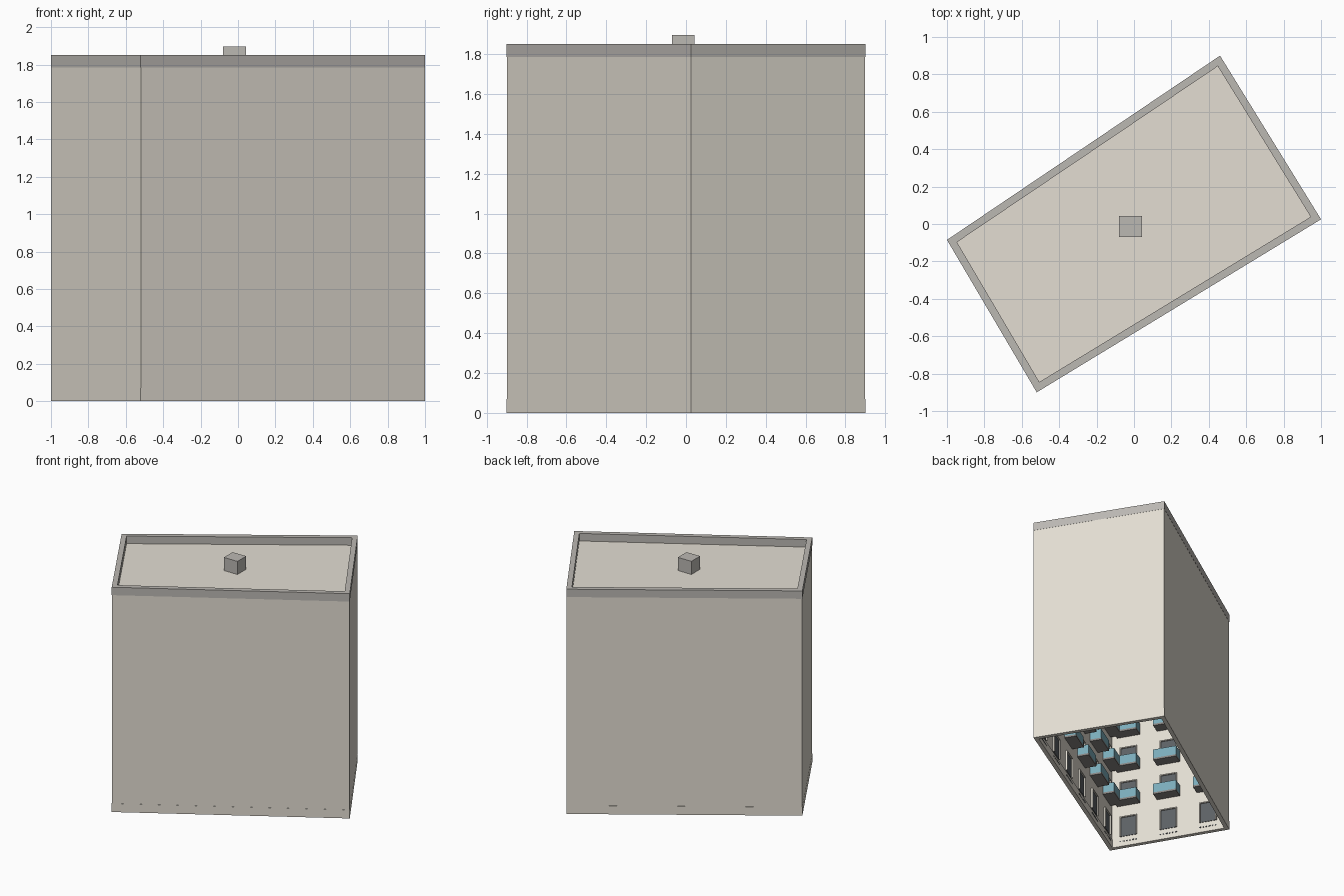
import bpy, bmesh
from mathutils import Vector

if "Cube" in bpy.data.objects:
    bpy.data.objects.remove(bpy.data.objects["Cube"])

# footprint corners, counter-clockwise from the front corner
CORNERS = [Vector((-0.52, -0.9)), Vector((1.0, 0.025)),
           Vector((0.46, 0.9)), Vector((-1.0, -0.085))]
ROOF, TOP, STOREY = 1.785, 1.85, 0.295


def material(name, rgb):
    m = bpy.data.materials.new(name)
    m.diffuse_color = (*rgb, 1)
    m.use_nodes = True
    m.node_tree.nodes["Principled BSDF"].inputs["Base Color"].default_value = m.diffuse_color
    return m


CREAM = material("cream_render", (0.77, 0.73, 0.65))
STONE = material("grey_stone", (0.5, 0.48, 0.45))
DARK = material("dark_pane", (0.11, 0.12, 0.13))
BLUE = material("blue_glass", (0.2, 0.42, 0.5))
CONCRETE = material("concrete", (0.25, 0.24, 0.23))


def finish(bm, name, mat):
    bmesh.ops.recalc_face_normals(bm, faces=bm.faces)
    me = bpy.data.meshes.new(name)
    bm.to_mesh(me)
    bm.free()
    me.materials.append(mat)
    ob = bpy.data.objects.new(name, me)
    bpy.context.collection.objects.link(ob)
    return ob


def edge_frame(i):
    p, q = CORNERS[i], CORNERS[(i + 1) % 4]
    d = (q - p).normalized()
    return p, d, Vector((-d.y, d.x)), (q - p).length


def inset(t):
    """Footprint moved inward by t on every side."""
    out = []
    for i in range(4):
        n0, n1 = edge_frame(i - 1 if i else 3)[2], edge_frame(i)[2]
        out.append(CORNERS[i] + (n0 + n1) * t / (1 + n0.dot(n1)))
    return out


def ring(name, t0, t1, z0, z1, mat):
    bm = bmesh.new()
    loops = [[bm.verts.new((p.x, p.y, z)) for p in inset(t)]
             for t, z in ((t0, z0), (t0, z1), (t1, z1), (t1, z0))]
    for k in range(4):
        a, b = loops[k], loops[(k + 1) % 4]
        for i in range(4):
            j = (i + 1) % 4
            bm.faces.new((a[i], a[j], b[j], b[i]))
    return finish(bm, name, mat)


def box(bm, frame, s, w, n0, n1, z0, z1):
    """Box centred s along a wall, from depth n0 to n1 inside its outer face."""
    p, d, n, _ = frame
    v = []
    for z in (z0, z1):
        for a, b in ((-w / 2, n0), (w / 2, n0), (w / 2, n1), (-w / 2, n1)):
            c = p + d * (s + a) + n * b
            v.append(bm.verts.new((c.x, c.y, z)))
    for f in ((3, 2, 1, 0), (4, 5, 6, 7), (0, 1, 5, 4),
              (1, 2, 6, 5), (2, 3, 7, 6), (3, 0, 4, 7)):
        bm.faces.new([v[k] for k in f])


# shell: walls, plinth and parapet
T = 0.025
ring("outer_walls", 0.001, T, 0.0, ROOF, CREAM)
ring("plinth", 0.0, T + 0.007, 0.0, 0.07, CREAM)
ring("parapet", 0.0, 0.04, ROOF, TOP, STONE)

# flat roof
bm = bmesh.new()
low, high = [[bm.verts.new((p.x, p.y, z)) for p in inset(0.02)] for z in (ROOF - 0.005, ROOF + 0.003)]
bm.faces.new(low[::-1])
bm.faces.new(high)
for i in range(4):
    j = (i + 1) % 4
    bm.faces.new((low[i], low[j], high[j], high[i]))
finish(bm, "roof", CREAM)

# roof housing
bm = bmesh.new()
bmesh.ops.create_cube(bm, size=1)
bmesh.ops.scale(bm, vec=(0.123, 0.113, 0.11), verts=bm.verts)
bmesh.ops.translate(bm, vec=(-0.018, -0.013, 1.841), verts=bm.verts)
finish(bm, "roof_housing", STONE)

# courtyard-facing windows, balconies and vents
panes, frames, slabs, glass, vents = (bmesh.new() for _ in range(5))
for side, columns in enumerate((6, 3, 6, 3)):
    fr = edge_frame(side)
    for c in range(columns):
        s = fr[3] * (c + 0.5) / columns
        for k in range(6):
            z0 = 0.086 if k == 0 else 0.07 + k * STOREY
            h = 0.16 if k == 0 else 0.18
            z1 = z0 + h
            box(panes, fr, s, 0.12, T - 0.005, T + 0.004, z0, z1)
            for e in (-1, 1):
                box(frames, fr, s + e * 0.063, 0.008, T - 0.005, T + 0.014, z0, z1)
            box(frames, fr, s, 0.134, T - 0.005, T + 0.014, z1, z1 + 0.008)
            if k:
                box(slabs, fr, s, 0.18, T - 0.005, T + 0.09, z0 - 0.015, z0)
                box(glass, fr, s, 0.18, T + 0.082, T + 0.088, z0, z0 + 0.075)
                for e in (-1, 1):
                    box(glass, fr, s + e * 0.087, 0.006, T - 0.003, T + 0.082, z0, z0 + 0.075)
        for v in range(6):
            box(vents, fr, s + (v - 2.5) * 0.025, 0.012, T, T + 0.01, 0.038, 0.046)
finish(panes, "window_panes", DARK)
finish(frames, "window_frames", CREAM)
finish(slabs, "balcony_slabs", CONCRETE)
finish(glass, "balcony_glass", BLUE)
finish(vents, "plinth_vents", DARK)
